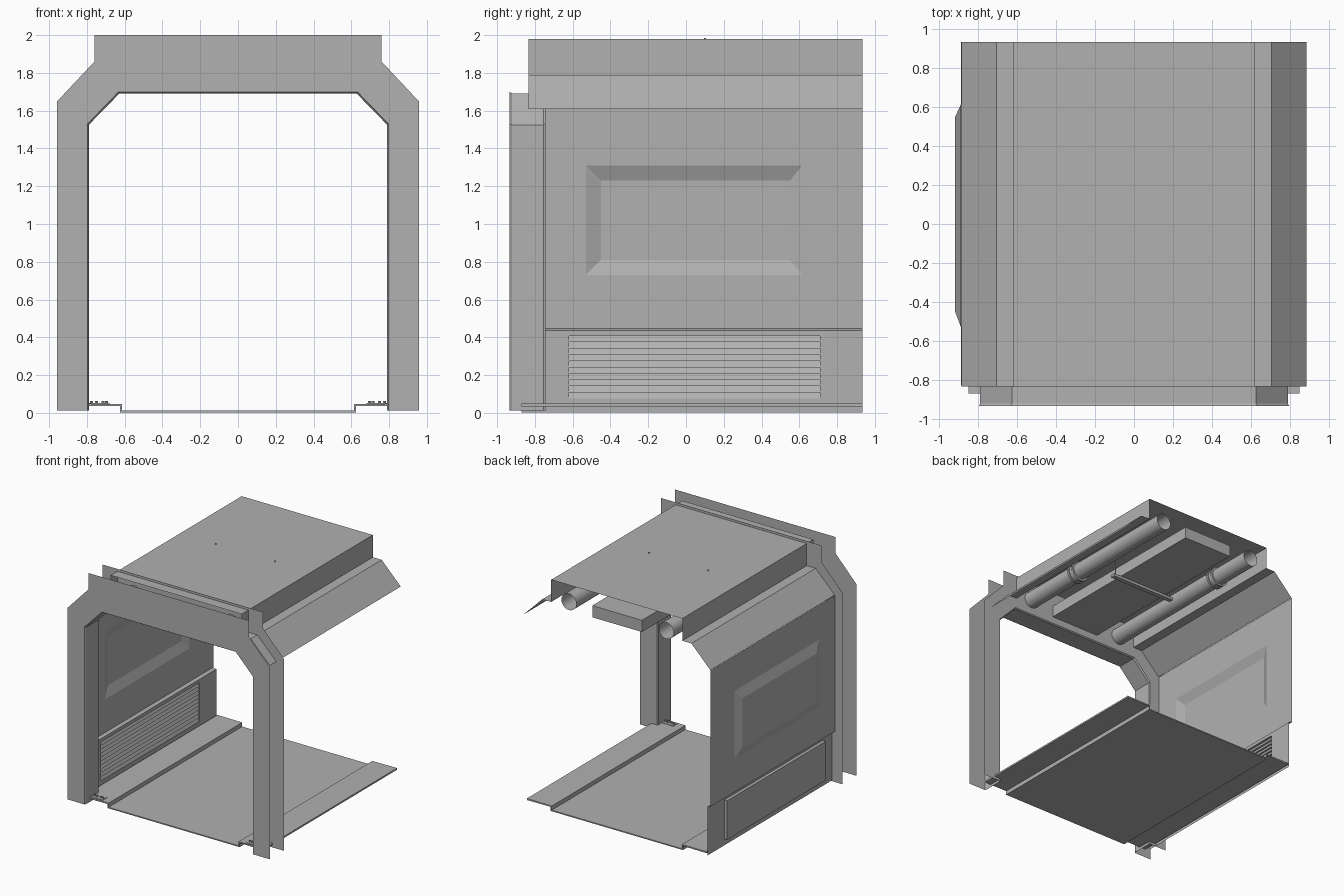
import bpy, math
from mathutils import Matrix

if "Cube" in bpy.data.objects:
    bpy.data.objects.remove(bpy.data.objects["Cube"])


def mesh_obj(name, verts, faces):
    me = bpy.data.meshes.new(name)
    me.from_pydata(verts, [], faces)
    me.update()
    ob = bpy.data.objects.new(name, me)
    bpy.context.collection.objects.link(ob)
    return ob


def strip(name, loop_a, loop_b, closed=False):
    """Sheet of quads joining two matching point rows."""
    n = len(loop_a)
    faces = [(i, (i + 1) % n, n + (i + 1) % n, n + i) for i in range(n if closed else n - 1)]
    return mesh_obj(name, list(loop_a) + list(loop_b), faces)


def extrude_y(name, profile, y0, y1):
    """Open (x, z) profile swept along y."""
    return strip(name, [(x, y0, z) for x, z in profile], [(x, y1, z) for x, z in profile])


def mirrored(half):
    """Right half profile continued over to the left side."""
    return half + [(-x, z) for x, z in reversed(half)]


def box(name, x0, x1, y0, y1, z0, z1):
    v = [(x, y, z) for x in (x0, x1) for y in (y0, y1) for z in (z0, z1)]
    return mesh_obj(name, v, [(0, 1, 3, 2), (4, 6, 7, 5), (0, 4, 5, 1),
                              (2, 3, 7, 6), (0, 2, 6, 4), (1, 5, 7, 3)])


def smooth(ob):
    bpy.ops.object.select_all(action='DESELECT')
    ob.select_set(True)
    bpy.context.view_layer.objects.active = ob
    bpy.ops.object.shade_smooth_by_angle(angle=math.radians(40))


def cylinder(name, loc, r, length, axis='Z', sides=24, cap='NGON'):
    bpy.ops.mesh.primitive_cylinder_add(vertices=sides, radius=r, depth=length, end_fill_type=cap)
    ob = bpy.context.object
    ob.name = name
    if axis == 'Y':
        ob.data.transform(Matrix.Rotation(math.pi / 2, 4, 'X'))
    ob.location = loc
    smooth(ob)
    return ob


def lathe_y(name, profile, loc, sides=32):
    """(radius, y) profile revolved about the y axis."""
    n = len(profile)
    verts, faces = [], []
    for s in range(sides):
        a = 2 * math.pi * s / sides
        verts += [(r * math.cos(a), y, r * math.sin(a)) for r, y in profile]
        t = (s + 1) % sides
        faces += [(s * n + i, s * n + i + 1, t * n + i + 1, t * n + i) for i in range(n - 1)]
    ob = mesh_obj(name, verts, faces)
    ob.location = loc
    smooth(ob)
    return ob


def rect(x, y0, y1, z0, z1):
    return [(x, y0, z0), (x, y1, z0), (x, y1, z1), (x, y0, z1)]


# Door frame: two flat arch plates joined by an inner lining with a small lip
outer = mirrored([(.957, .012), (.957, 1.65), (.76, 1.86), (.76, 2.0)])
inner = mirrored([(.797, .012), (.797, 1.53), (.632, 1.70), (.60, 1.70)])
lining = mirrored([(.79, .012), (.79, 1.525), (.627, 1.692)])
lip = mirrored([(.797, .012), (.797, 1.53), (.632, 1.70)])
for name, y in (("front_arch_plate", -.935), ("rear_arch_plate", -.745)):
    strip(name, [(x, y, z) for x, z in outer], [(x, y, z) for x, z in inner])
extrude_y("arch_lining", lining, -.922, -.755)
for name, ya, yb in (("front_lining_lip", -.935, -.922), ("rear_lining_lip", -.745, -.755)):
    strip(name, [(x, ya, z) for x, z in lip], [(x, yb, z) for x, z in lining])

# Floor: sunken centre with raised side ledges
floor = extrude_y("floor", mirrored([(.85, .042), (.62, .042), (.62, .007)]), -.87, .935)
sol = floor.modifiers.new("thickness", 'SOLIDIFY')
sol.thickness = .014
sol.offset = 0

# Floor bolts with clamp plates between the arch plates
for s in (-1, 1):
    box("bolt_plate", min(s * .68, s * .79), max(s * .68, s * .79), -.86, -.80, .045, .052)
    for x in (.695, .715, .75, .775):
        cylinder("floor_bolt", (s * x, -.83, .057), .009, .014, sides=6)

# Ceiling tray with sloped shoulders
extrude_y("ceiling", mirrored([(.885, 1.61), (.705, 1.79), (.62, 1.79), (.62, 1.98)]), -.835, .935)

# Upper wall with stepped-out bevelled panel
rings = [rect(-.888, -.83, .935, .445, 1.61), rect(-.888, -.53, .615, .73, 1.31),
         rect(-.918, -.45, .55, .81, 1.23)]
verts = [p for r in rings for p in r]
faces = [(b + i, b + (i + 1) % 4, b + 4 + (i + 1) % 4, b + 4 + i) for b in (0, 4) for i in range(4)]
mesh_obj("wall_upper", verts, faces + [(8, 9, 10, 11)])

# Lower wall with ledge, and the vent opening
extrude_y("wall_ledge", [(-.888, .447), (-.86, .437)], -.83, .935)
vent = (-.62, .71, .075, .408)
strip("wall_lower", rect(-.86, -.83, .935, .02, .437), rect(-.86, *vent), True)
hole = rect(-.86, *vent)
back = rect(-.887, *vent)
mesh_obj("vent_housing", hole + back,
         [(i, (i + 1) % 4, 4 + (i + 1) % 4, 4 + i) for i in range(4)] + [(4, 5, 6, 7)])

# Vent louvres: overlapping sloped slats
count = 10
step = (vent[3] - vent[2]) / count
teeth = []
for i in range(count):
    z = vent[2] + i * step
    teeth += [(-.864, z), (-.88, z + step)]
extrude_y("vent_louvres", teeth, vent[0], vent[1])

# Ceiling pipes, each with a flanged clamp
clamp = [(.07, -.034), (.085, -.034), (.085, -.016), (.077, -.016),
         (.077, .016), (.085, .016), (.085, .034), (.07, .034)]
for x, clamp_y in ((.46, -.16), (-.46, .50)):
    cylinder("ceiling_pipe", (x, .045, 1.83), .07, 1.76, 'Y', 32, 'NOTHING')
    lathe_y("pipe_clamp", clamp, (x, clamp_y, 1.83))

# Central duct and the bar that carries it on two rods
box("ceiling_duct", -.235, .235, -.82, .93, 1.76, 1.86)
box("duct_support_bar", -.31, .31, .08, .12, 1.735, 1.758)
for x in (-.28, .28):
    cylinder("support_rod", (x, .10, 1.858), .006, .255, sides=8)

# Darker grey over everything
grey = bpy.data.materials.new("dark_grey")
grey.diffuse_color = (.44, .44, .44, 1)
grey.use_nodes = True
grey.node_tree.nodes["Principled BSDF"].inputs["Base Color"].default_value = grey.diffuse_color
for ob in bpy.data.objects:
    ob.data.materials.append(grey)
